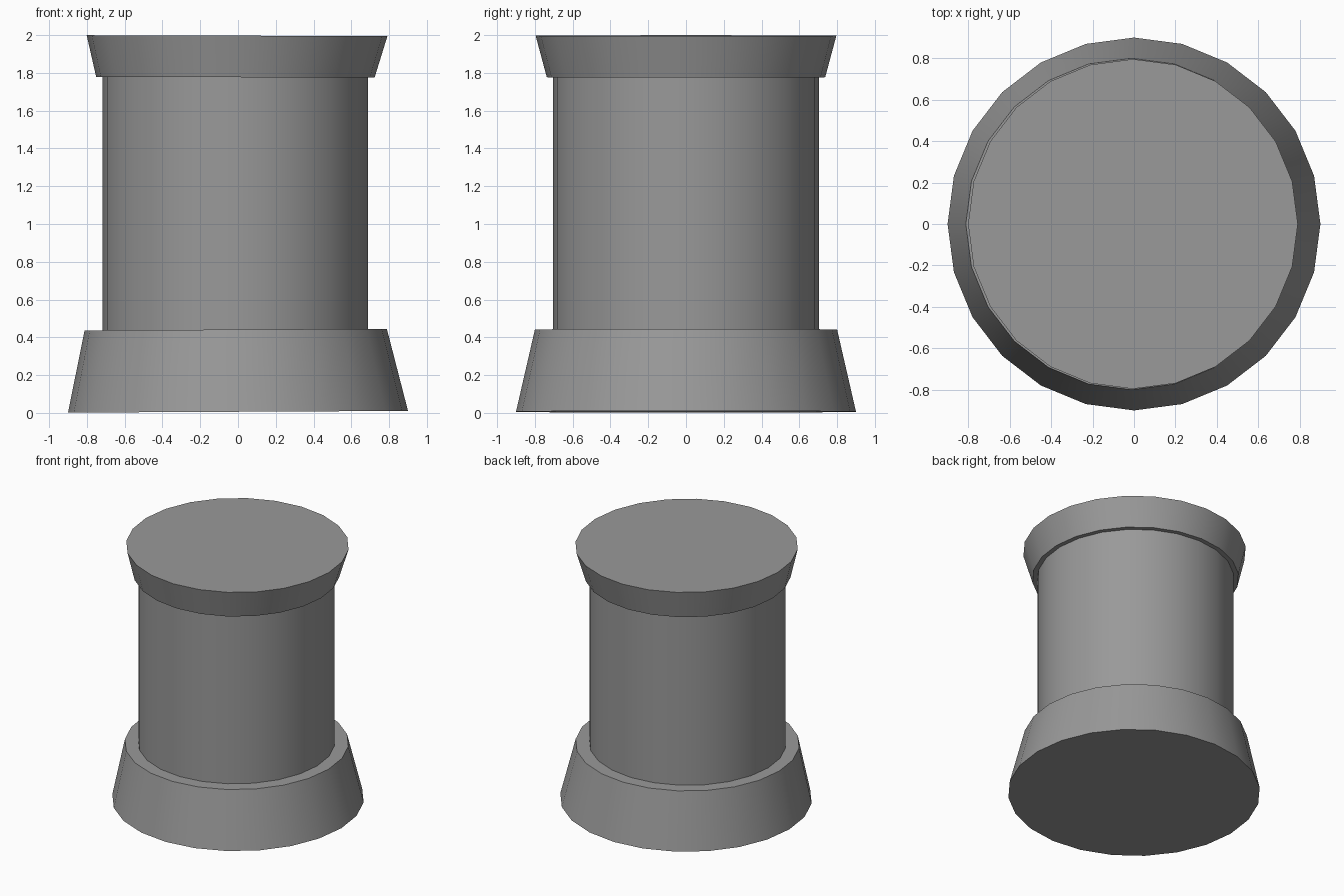
import bpy, bmesh, math

if "Cube" in bpy.data.objects:
    bpy.data.objects.remove(bpy.data.objects["Cube"])

SIDES = 24

# Dark grey finish shared by all parts
grey = bpy.data.materials.new("dark_grey")
grey.diffuse_color = (0.32, 0.32, 0.32, 1)
grey.use_nodes = True
grey.node_tree.nodes["Principled BSDF"].inputs["Base Color"].default_value = grey.diffuse_color


def frustum(name, bottom, top):
    """Each end is (centre x, z, radius, slope of z along x)."""
    bm = bmesh.new()
    rings = []
    for cx, z, r, slope in (bottom, top):
        ring = []
        for i in range(SIDES):
            a = 2 * math.pi * i / SIDES
            x, y = r * math.cos(a), r * math.sin(a)
            ring.append(bm.verts.new((cx + x, y, z + slope * x)))
        rings.append(ring)
    lo, hi = rings
    for i in range(SIDES):
        j = (i + 1) % SIDES
        bm.faces.new((lo[i], lo[j], hi[j], hi[i]))
    bm.faces.new(lo[::-1])
    bm.faces.new(hi)
    mesh = bpy.data.meshes.new(name)
    bm.to_mesh(mesh)
    bm.free()
    mesh.materials.append(grey)
    ob = bpy.data.objects.new(name, mesh)
    bpy.context.collection.objects.link(ob)
    bpy.ops.object.select_all(action='DESELECT')
    ob.select_set(True)
    bpy.context.view_layer.objects.active = ob
    bpy.ops.object.shade_smooth_by_angle(angle=math.radians(30))
    return ob


# Flared base, very slightly tilted
frustum("base", (0, 0.006, 0.90, 0.005), (-0.012, 0.441, 0.80, 0.005))
# Straight column
frustum("column", (-0.014, 0.43, 0.703, 0), (-0.014, 1.79, 0.703, 0))
# Cap widening upwards
frustum("cap", (-0.014, 1.777, 0.737, -0.003), (-0.005, 1.997, 0.796, -0.003))
